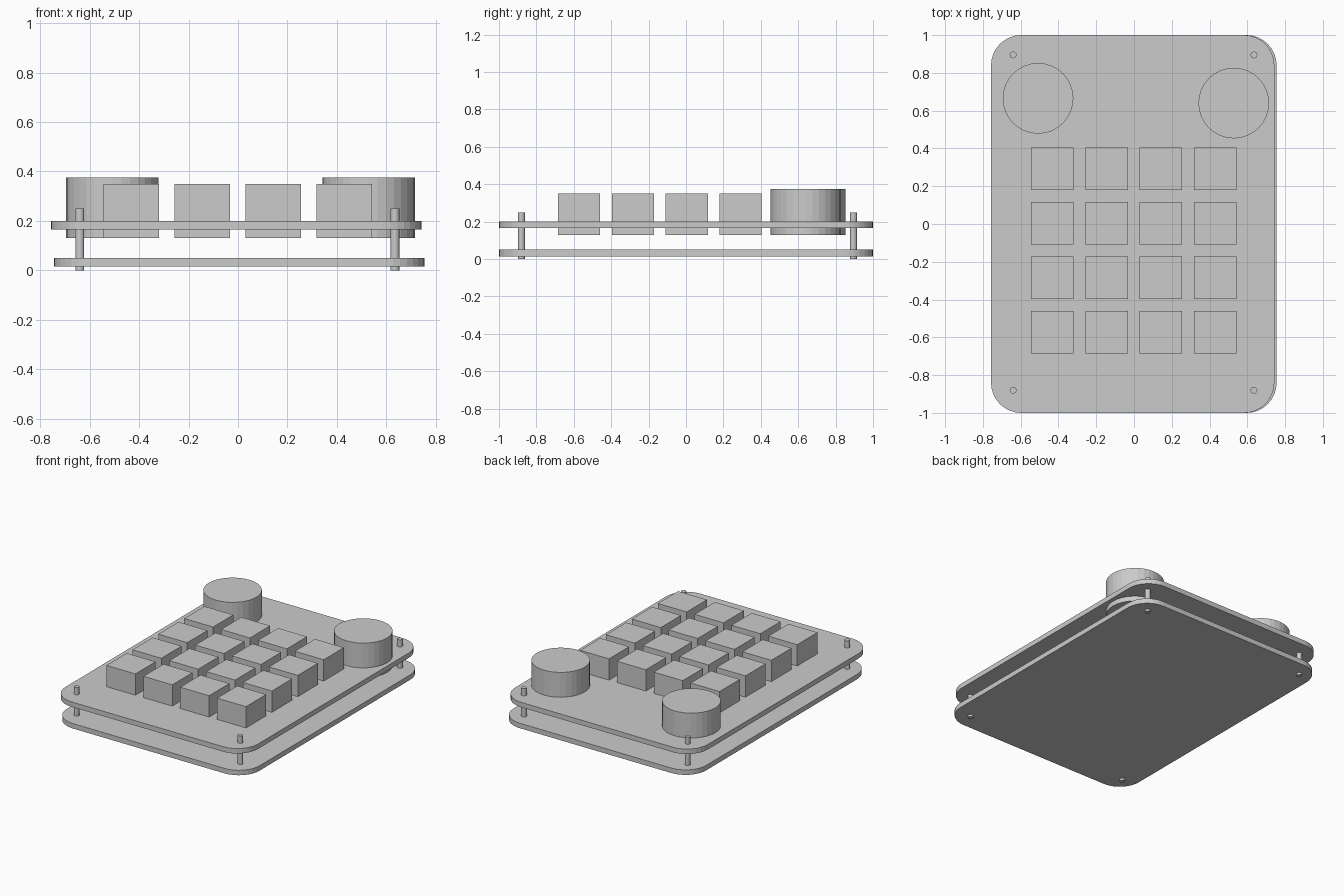
import bpy
import bmesh
from math import cos, sin, pi

cube = bpy.data.objects.get("Cube")
if cube:
    bpy.data.objects.remove(cube, do_unlink=True)

GREY = (0.6, 0.6, 0.6, 1)
grey = bpy.data.materials.new("plain_grey")
grey.use_nodes = True
grey.diffuse_color = GREY
grey.node_tree.nodes["Principled BSDF"].inputs["Base Color"].default_value = GREY


def prism(name, outline, z0, z1):
    """Extrude a closed outline of (x, y) points from z0 up to z1."""
    bm = bmesh.new()
    base = bm.faces.new([bm.verts.new((x, y, z0)) for x, y in outline])
    top = bmesh.ops.extrude_face_region(bm, geom=[base], use_keep_orig=True)
    verts = [v for v in top["geom"] if isinstance(v, bmesh.types.BMVert)]
    bmesh.ops.translate(bm, verts=verts, vec=(0, 0, z1 - z0))
    bmesh.ops.recalc_face_normals(bm, faces=bm.faces)
    mesh = bpy.data.meshes.new(name)
    bm.to_mesh(mesh)
    bm.free()
    mesh.materials.append(grey)
    obj = bpy.data.objects.new(name, mesh)
    bpy.context.collection.objects.link(obj)
    return obj


def circle(cx, cy, r, sides):
    return [(cx + r * cos(2 * pi * i / sides), cy + r * sin(2 * pi * i / sides))
            for i in range(sides)]


def rounded_rect(cx, cy, hx, hy, r, steps=8):
    points = []
    for corner, (sx, sy) in enumerate([(1, 1), (-1, 1), (-1, -1), (1, -1)]):
        for i in range(steps + 1):
            a = (corner + i / steps) * pi / 2
            points.append((cx + sx * (hx - r) + r * cos(a),
                           cy + sy * (hy - r) + r * sin(a)))
    return points


def square(cx, cy, h):
    return [(cx - h, cy - h), (cx + h, cy - h), (cx + h, cy + h), (cx - h, cy + h)]


# Two rounded plates, slightly offset sideways
prism("bottom_plate", rounded_rect(0.005, 0, 0.75, 1, 0.16), 0.015, 0.05)
prism("top_plate", rounded_rect(-0.007, 0, 0.75, 1, 0.16), 0.165, 0.2)

# Corner posts
for side, x in (("right", -0.64), ("left", 0.635)):
    for end, y in (("front", -0.88), ("back", 0.895)):
        prism(f"post_{end}_{side}", circle(x, y, 0.018, 16), 0, 0.25)

# Grid of square keys
for row in range(4):
    for col in range(4):
        prism(f"key_{row + 1}_{col + 1}",
              square(-0.432 + 0.287 * col, 0.292 - 0.288 * row, 0.1125), 0.13, 0.35)

# Round knobs at the back corners
prism("knob_right", circle(-0.508, 0.665, 0.187, 32), 0.13, 0.375)
prism("knob_left", circle(0.528, 0.64, 0.187, 32), 0.13, 0.375)
